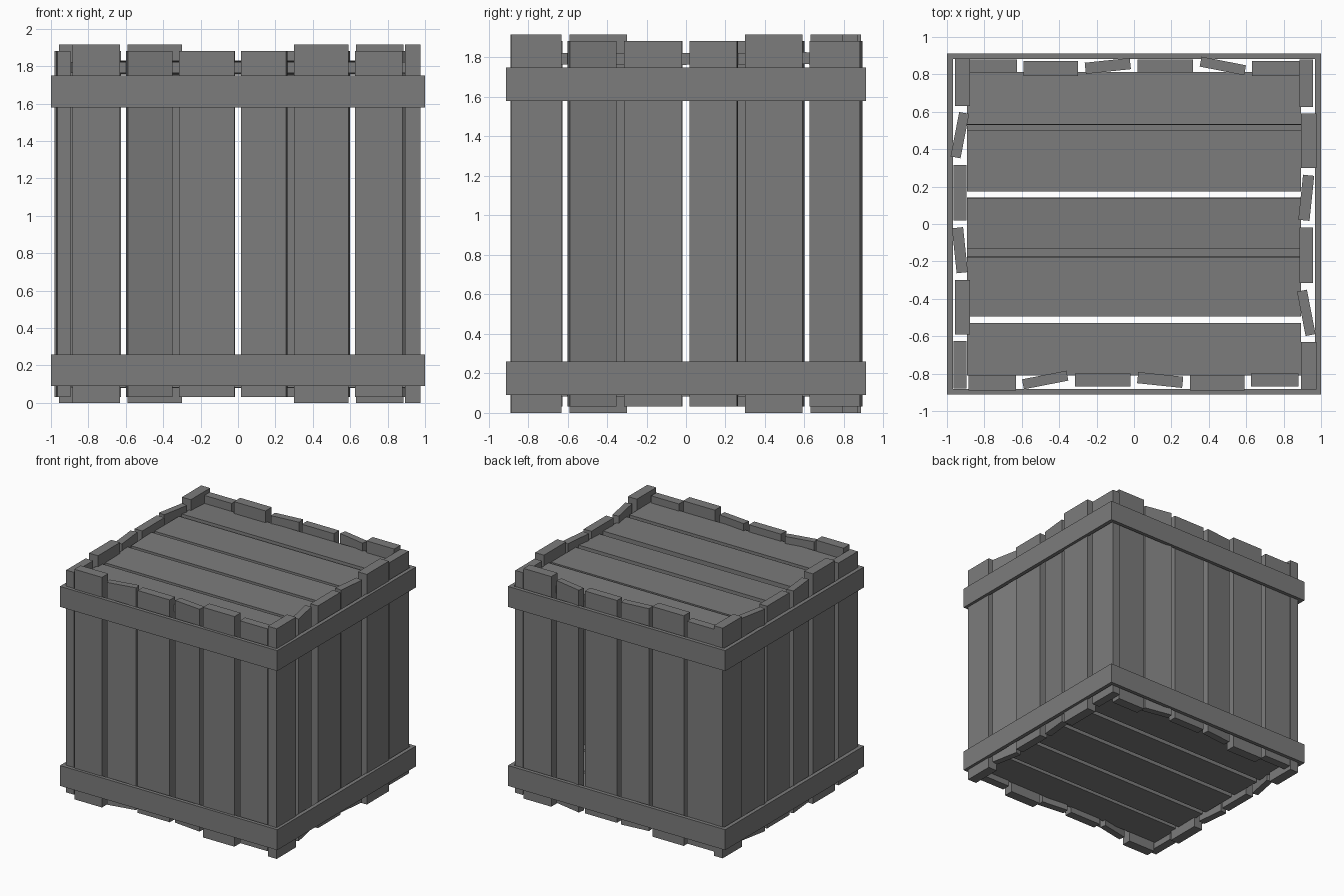
import bpy, bmesh
from math import radians
from mathutils import Matrix, Vector

if "Cube" in bpy.data.objects:
    bpy.data.objects.remove(bpy.data.objects["Cube"], do_unlink=True)

# One weathered grey for the whole crate
grey = bpy.data.materials.new("weathered_grey")
grey.use_nodes = True
colour = (0.2, 0.2, 0.2, 1)
grey.diffuse_color = colour
grey.node_tree.nodes["Principled BSDF"].inputs["Base Color"].default_value = colour


def box(name, centre, size, turn=None, place=None):
    """Flat-sided board, optionally turned about its centre and placed by a matrix."""
    bm = bmesh.new()
    bmesh.ops.create_cube(bm, size=1)
    m = Matrix.Translation(centre) @ (turn or Matrix()) @ Matrix.Diagonal((*size, 1))
    bm.transform((place or Matrix()) @ m)
    bmesh.ops.recalc_face_normals(bm, faces=bm.faces)
    mesh = bpy.data.meshes.new(name)
    bm.to_mesh(mesh)
    bm.free()
    mesh.materials.append(grey)
    obj = bpy.data.objects.new(name, mesh)
    bpy.context.collection.objects.link(obj)


# Upright planks of one wall: start, end, depth offset, thickness, tilt, tall
planks = [
    (-0.885, -0.63, -0.014, 0.082, 0, True),
    (-0.60, -0.35, 0, 0.054, 11, False),
    (-0.315, -0.02, 0, 0.07, 0, False),
    (0.015, 0.265, 0, 0.06, -6, False),
    (0.30, 0.59, -0.014, 0.082, 0, True),
    (0.625, 0.88, 0, 0.07, 0, False),
]
quarter = Matrix.Rotation(radians(90), 4, 'Z')
walls = {
    "front": Matrix.Translation((0, -0.834, 0)),
    "left": Matrix.Translation((0.921, 0, 0)) @ quarter,
    "back": Matrix.Translation((0, 0.845, 0)) @ Matrix.Diagonal((-1, 1, 1, 1)),
    "right": Matrix.Translation((-0.931, 0, 0)) @ Matrix.Diagonal((1, -1, 1, 1)) @ quarter,
}
for side, place in walls.items():
    for i, (a, b, depth, thick, tilt, tall) in enumerate(planks):
        height = 1.915 if tall else 1.85
        box(f"{side}_plank_{i + 1}", ((a + b) / 2, depth, 0.9575),
            (b - a - (0.008 if tilt else 0), thick, height),
            Matrix.Rotation(radians(tilt), 4, 'Z'), place)

# Horizontal bands round the crate
for level, z in (("lower", 0.175), ("upper", 1.665)):
    for s, end in ((-1, "front"), (1, "back")):
        box(f"{level}_{end}_band", (0, s * 0.8975, z), (2, 0.03, 0.17))
    for s, end in ((-1, "right"), (1, "left")):
        box(f"{level}_{end}_band", (s * 0.984, 0, z), (0.032, 1.77, 0.17))

# Lid and floor boards: start, end, tilt
lid = [(-0.81, -0.53, 0), (-0.495, -0.175, 1), (-0.13, 0.14, 2),
       (0.175, 0.50, 0), (0.53, 0.81, -3)]
floor = [(-0.81, -0.53, 0), (-0.495, -0.22, 1), (-0.18, 0.14, 0),
         (0.175, 0.45, -1), (0.485, 0.81, 0)]
for name, boards, z in (("lid", lid, 1.793), ("floor", floor, 0.112)):
    for i, (a, b, tilt) in enumerate(boards):
        box(f"{name}_board_{i + 1}", (0, (a + b) / 2, z), (1.786, b - a, 0.06),
            Matrix.Rotation(radians(tilt), 4, 'X'))
